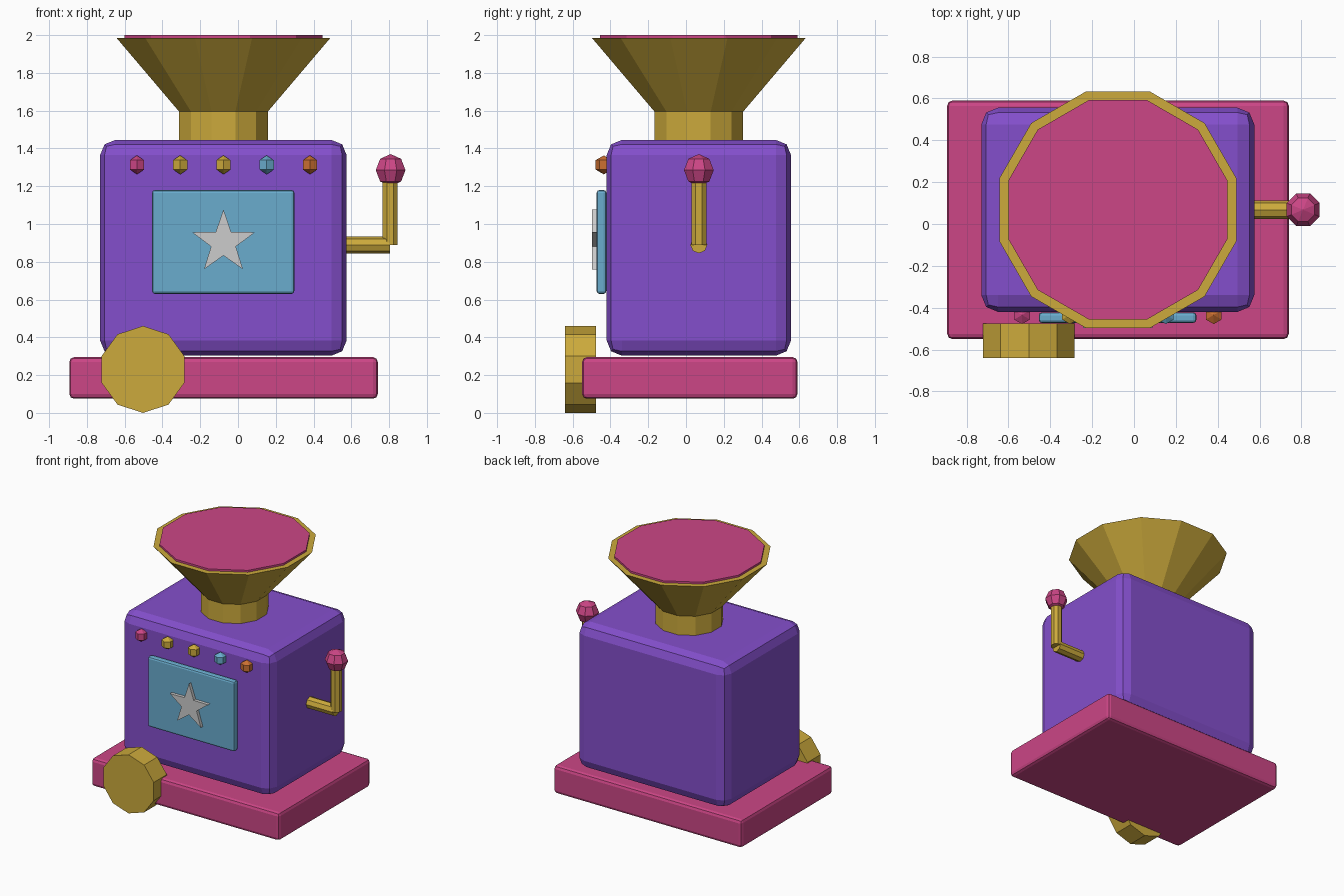
import bpy, bmesh
from math import pi, sin, cos
from mathutils import Matrix

cube = bpy.data.objects.get("Cube")
if cube:
    bpy.data.objects.remove(cube, do_unlink=True)


def material(name, *rgb):
    m = bpy.data.materials.new(name)
    m.use_nodes = True
    m.diffuse_color = (*rgb, 1)
    m.node_tree.nodes["Principled BSDF"].inputs["Base Color"].default_value = (*rgb, 1)
    return m


purple = material("purple", .231, .078, .604)
pink = material("pink", .604, .061, .238)
gold = material("gold", .604, .402, .045)
blue = material("light_blue", .144, .413, .617)
grey = material("light_grey", .604, .604, .604)
orange = material("orange", .604, .162, .032)

CX, CY = -.077, .068  # shared axis of body and funnel


def finish(name, bm, mat):
    bmesh.ops.recalc_face_normals(bm, faces=bm.faces)
    mesh = bpy.data.meshes.new(name)
    bm.to_mesh(mesh)
    bm.free()
    mesh.materials.append(mat)
    obj = bpy.data.objects.new(name, mesh)
    bpy.context.collection.objects.link(obj)
    return obj


def box(name, mat, lo, hi, bevel, segments=2):
    bm = bmesh.new()
    bmesh.ops.create_cube(bm, size=1)
    for v in bm.verts:
        v.co = [(a + b) / 2 + c * (b - a) for a, b, c in zip(lo, hi, v.co)]
    obj = finish(name, bm, mat)
    mod = obj.modifiers.new("rounded_edges", 'BEVEL')
    mod.width, mod.segments = bevel, segments


def prism(name, mat, sides, r1, r2, depth, centre, axis='Z', turn=0):
    """Cylinder or cone along an axis, turned about that axis first."""
    bm = bmesh.new()
    bmesh.ops.create_cone(bm, cap_ends=True, segments=sides,
                          radius1=r1, radius2=r2, depth=depth)
    tilt = {'Z': Matrix(), 'X': Matrix.Rotation(pi / 2, 4, 'Y'),
            'Y': Matrix.Rotation(pi / 2, 4, 'X')}[axis]
    bm.transform(Matrix.Translation(centre) @ tilt @ Matrix.Rotation(turn, 4, 'Z'))
    return finish(name, bm, mat)


def ball(name, mat, segments, rings, radius, centre, turn=0):
    bm = bmesh.new()
    bmesh.ops.create_uvsphere(bm, u_segments=segments, v_segments=rings, radius=radius)
    bm.transform(Matrix.Translation(centre) @ Matrix.Rotation(turn, 4, 'Z'))
    return finish(name, bm, mat)


# Base and body
box("base", pink, (-.893, -.55, .075), (.74, .59, .295), .025)
box("body", purple, (-.73, -.42, .303), (.575, .556, 1.445), .08)

# Funnel with its neck and filling
prism("funnel_neck", gold, 12, .243, .243, .22, (CX, CY, 1.49), turn=pi / 12)
prism("funnel", gold, 12, .243, .586, .39, (CX, CY, 1.79), turn=pi / 12)
prism("funnel_filling", pink, 12, .542, .542, .03, (CX, CY, 1.985), turn=pi / 12)

# Front panel with star
box("front_panel", blue, (-.455, -.473, .63), (.298, -.422, 1.18), .015)
bm = bmesh.new()
points = []
for i in range(10):
    r = .069 if i % 2 else .175
    points.append(bm.verts.new((CX + r * sin(i * pi / 5), -.47, .902 + r * cos(i * pi / 5))))
face = bm.faces.new(points)
front = bmesh.ops.extrude_face_region(bm, geom=[face])["geom"]
bmesh.ops.translate(bm, vec=(0, -.028, 0),
                    verts=[g for g in front if isinstance(g, bmesh.types.BMVert)])
finish("star", bm, grey)

# Row of buttons
for i, mat in enumerate((pink, gold, gold, blue, orange)):
    ball(f"button_{i + 1}", mat, 6, 3, .05, (CX + (i - 2) * .229, -.435, 1.313))

# Crank on the left side
prism("crank_shaft", gold, 8, .045, .045, .27, (.67, CY, .89), 'X')
prism("crank_arm", gold, 8, .043, .043, .36, (.806, CY, 1.07), turn=pi / 8)
ball("crank_knob", pink, 8, 4, .085, (.808, CY, 1.285), pi / 8)

# Single front wheel
prism("front_wheel", gold, 10, .23, .23, .163, (-.503, -.558, .23), 'Y')
